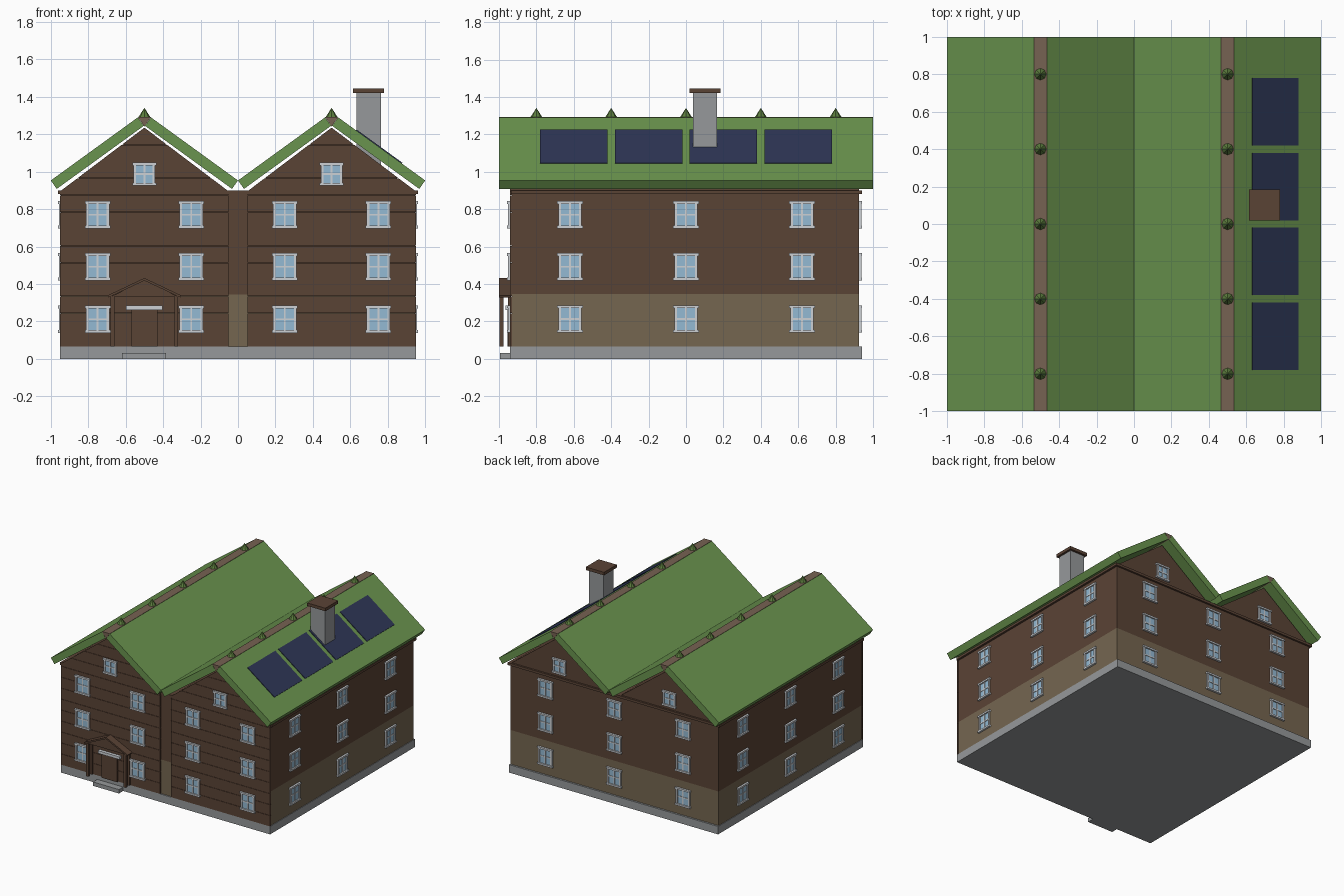
import bpy, bmesh, math
from mathutils import Vector, Matrix

if "Cube" in bpy.data.objects:
    bpy.data.objects.remove(bpy.data.objects["Cube"])


def lin(c):
    c /= 255
    return c / 12.92 if c <= 0.04045 else ((c + 0.055) / 1.055) ** 2.4


def material(name, r, g, b):
    m = bpy.data.materials.new(name)
    m.diffuse_color = (lin(r), lin(g), lin(b), 1)
    m.use_nodes = True
    m.node_tree.nodes["Principled BSDF"].inputs["Base Color"].default_value = m.diffuse_color
    return m


BROWN = material("brown timber", 90, 67, 53)
TAN = material("tan plaster", 117, 102, 80)
GREY = material("grey stone", 150, 153, 155)
GREEN = material("roof green", 106, 148, 78)
RIDGE = material("ridge brown", 118, 98, 82)
LEAF = material("finial green", 92, 126, 62)
NAVY = material("solar navy", 46, 54, 86)
WHITE = material("frame grey", 205, 209, 213)
GLASS = material("glass blue", 148, 186, 212)


def finish(name, bm, *mats):
    bmesh.ops.recalc_face_normals(bm, faces=bm.faces)
    me = bpy.data.meshes.new(name)
    bm.to_mesh(me)
    bm.free()
    for m in mats:
        me.materials.append(m)
    ob = bpy.data.objects.new(name, me)
    bpy.context.collection.objects.link(ob)
    return ob


def add_box(bm, x0, x1, y0, y1, z0, z1, mat=0):
    size = Matrix.Diagonal((x1 - x0, y1 - y0, z1 - z0, 1))
    mid = Matrix.Translation(((x0 + x1) / 2, (y0 + y1) / 2, (z0 + z1) / 2))
    vs = bmesh.ops.create_cube(bm, size=1, matrix=mid @ size)["verts"]
    for f in {f for v in vs for f in v.link_faces}:
        f.material_index = mat


def add_prism(bm, profile, y0, y1):
    """Extrude an (x, z) outline along y."""
    f = bm.faces.new([bm.verts.new((x, y0, z)) for x, z in profile])
    ext = bmesh.ops.extrude_face_region(bm, geom=[f])["geom"]
    bmesh.ops.translate(bm, vec=(0, y1 - y0, 0),
                        verts=[v for v in ext if isinstance(v, bmesh.types.BMVert)])


def box(name, mat, *dims):
    bm = bmesh.new()
    add_box(bm, *dims)
    return finish(name, bm, mat)


def prism(name, mat, profile, y0, y1):
    bm = bmesh.new()
    add_prism(bm, profile, y0, y1)
    return finish(name, bm, mat)


# Foundation and main walls with twin gables
box("foundation", GREY, -.95, .95, -.94, .94, 0, .065)
box("ground_floor_wall", TAN, -.945, .945, -.93, .925, .065, .345)
prism("upper_wall", BROWN, [(-.945, .345), (.945, .345), (.945, .893), (.5, 1.228), (.05, .893),
                            (-.05, .893), (-.5, 1.228), (-.945, .893)], -.93, .925)
box("eave_cornice", BROWN, -.962, .962, -.935, .94, .88, .9)

# Horizontal board cladding on both front gables
EAVE, APEX, HALF = .895, 1.235, .45
for side, label in ((-1, "left"), (1, "right")):
    bm = bmesh.new()
    n = 13
    step = (APEX - .065) / n

    def half_width(z):
        return HALF if z <= EAVE else HALF * (APEX - z) / (APEX - EAVE)

    for i in range(n):
        z0 = .065 + i * step
        z1 = z0 + step - (.002 if i < n - 1 else .001)
        zs = [z0] + ([EAVE] if z0 < EAVE < z1 else []) + [z1]
        outline = [(side * .5 + half_width(z), z) for z in zs]
        outline += [(side * .5 - half_width(z), z) for z in reversed(zs)]
        add_prism(bm, outline, -.94, -.929)
    finish(label + "_front_cladding", bm, BROWN)

# Roof slabs, ridges and finials
for cx, label in ((-.5, "left"), (.5, "right")):
    for s, part in ((-1, "west"), (1, "east")):
        prof = [(cx + s * .5, .953), (cx + s * .035, 1.29),
                (cx + s * .003, 1.245), (cx + s * .468, .908)]
        prism(f"{label}_roof_{part}", GREEN, prof, -1, 1)
    prism(label + "_ridge_beam", RIDGE,
          [(cx - .035, 1.292), (cx + .035, 1.292), (cx, 1.241)], -1, 1)
    bm = bmesh.new()
    for i in range(5):
        bmesh.ops.create_cone(bm, cap_ends=True, segments=8, radius1=.032, radius2=0, depth=.05,
                              matrix=Matrix.Translation((cx, -.8 + .4 * i, 1.316)))
    finish(label + "_ridge_finials", bm, LEAF)

# Solar panels lying on the east slope
bm = bmesh.new()
for i in range(4):
    yc = -.6 + .4 * i
    add_prism(bm, [(.63, 1.2212), (.875, 1.0436), (.878, 1.0477), (.633, 1.2253)],
              yc - .18, yc + .18)
finish("solar_panels", bm, NAVY)

# Chimney
box("chimney_stack", GREY, .633, .763, .037, .167, 1.0, 1.425)
box("chimney_cap", BROWN, .615, .78, .02, .185, 1.42, 1.445)


# Windows: built facing -y, then turned onto each wall
def window(bm, pos, angle, w=.125, h=.145):
    part = bmesh.new()
    a, b, t = w / 2, h / 2, .014
    add_box(part, -a + t, a - t, -.004, .005, -b + t, b - t, 1)       # glass
    for s in (-1, 1):
        x = s * (a - t / 2)
        z = s * (b - t / 2)
        add_box(part, x - t / 2, x + t / 2, -.012, .005, -b, b)       # jambs
        add_box(part, -a - .006, a + .006, -.016, .005, z - t / 2, z + t / 2)  # head, sill
    add_box(part, -.005, .005, -.009, .004, -b + t, b - t)            # glazing bars
    add_box(part, -a + t, a - t, -.008, .004, -.005, .005)
    part.transform(Matrix.Translation(pos) @ Matrix.Rotation(angle, 4, "Z"))
    tmp = bpy.data.meshes.new("tmp")
    part.to_mesh(tmp)
    part.free()
    bm.from_mesh(tmp)
    bpy.data.meshes.remove(tmp)


ROWS = (.212, .492, .77)
WALLS = {
    "front_windows": (0, [Vector((x, -.94, 0)) for x in (-.75, -.25, .25, .75)]),
    "back_windows": (math.pi, [Vector((x, .926, 0)) for x in (-.625, 0, .625)]),
    "right_windows": (math.pi / 2, [Vector((.945, y, 0)) for y in (-.62, 0, .62)]),
    "left_windows": (-math.pi / 2, [Vector((-.945, y, 0)) for y in (-.62, 0, .62)]),
}
for name, (angle, columns) in WALLS.items():
    bm = bmesh.new()
    for p in columns:
        for z in ROWS:
            window(bm, p + Vector((0, 0, z)), angle)
    if name in ("front_windows", "back_windows"):
        for x in (-.5, .5):
            window(bm, Vector((x, columns[0].y, .987)), angle, .115, .122)
    finish(name, bm, WHITE, GLASS)

# Entrance: step, door, lintel and gabled porch
box("entrance_step", GREY, -.62, -.385, -.995, -.94, 0, .032)
box("front_door", BROWN, -.57, -.43, -.955, -.935, .065, .265)
box("door_lintel", WHITE, -.598, -.402, -.965, -.935, .262, .284)
bm = bmesh.new()
for s in (-1, 1):
    x = -.5 + s * .17
    add_box(bm, x - .01, x + .01, -.998, -.976, .065, .335)
    add_box(bm, x - .01, x + .01, -.953, -.935, .065, .335)
finish("porch_posts", bm, BROWN)
prism("porch_gable", BROWN, [(-.68, .332), (-.32, .332), (-.5, .42)], -.99, -.938)
bm = bmesh.new()
for s in (-1, 1):
    add_prism(bm, [(-.5, .432), (-.5 + s * .197, .339), (-.5 + s * .192, .328), (-.5, .418)],
              -1, -.938)
finish("porch_roof", bm, BROWN)
